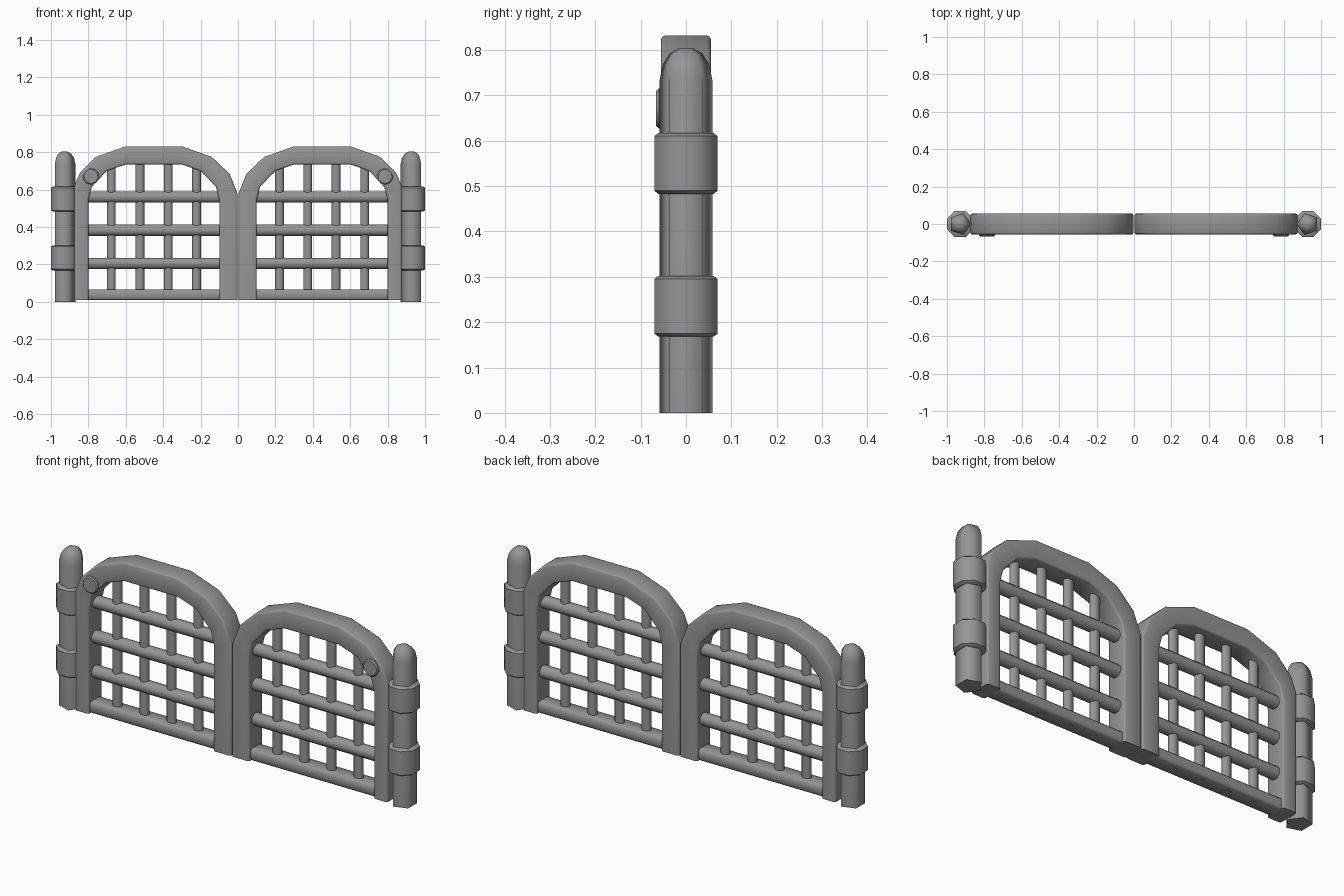
import bpy, bmesh
from math import cos, sin, pi, radians
from mathutils import Matrix

if "Cube" in bpy.data.objects:
    bpy.data.objects.remove(bpy.data.objects["Cube"])

iron = bpy.data.materials.new("dark_iron")
iron.diffuse_color = (.3, .3, .3, 1)
iron.use_nodes = True
iron.node_tree.nodes["Principled BSDF"].inputs["Base Color"].default_value = iron.diffuse_color


def finish(name, bm, angle):
    bmesh.ops.recalc_face_normals(bm, faces=bm.faces)
    me = bpy.data.meshes.new(name)
    bm.to_mesh(me)
    bm.free()
    me.materials.append(iron)
    ob = bpy.data.objects.new(name, me)
    bpy.context.collection.objects.link(ob)
    bpy.ops.object.select_all(action='DESELECT')
    ob.select_set(True)
    bpy.context.view_layer.objects.active = ob
    bpy.ops.object.shade_smooth_by_angle(angle=radians(angle))
    return ob


def turned(name, profile, sides, matrix, angle=75, phase=pi / 8):
    """Prism-like solid from (radius, height) pairs along local z."""
    bm = bmesh.new()
    rings = [[bm.verts.new((r * cos(phase + 2 * pi * i / sides),
                            r * sin(phase + 2 * pi * i / sides), h))
              for i in range(sides)] for r, h in profile]
    for a, b in zip(rings, rings[1:]):
        for i in range(sides):
            j = (i + 1) % sides
            bm.faces.new((a[i], a[j], b[j], b[i]))
    bm.faces.new(rings[0])
    bm.faces.new(rings[-1])
    bm.transform(matrix)
    return finish(name, bm, angle)


def arch_frame(name, s):
    """Arched frame: paired outer and inner outlines, extruded in y."""
    outer = [(.447, .01), (.447, .58), (.405, .685), (.31, .775), (.15, .832)]
    hinge = [(.425, .01), (.425, .62), (.395, .69), (.31, .775), (.15, .832)]
    inner = [(.35, .01), (.35, .545), (.332, .615), (.252, .70), (.15, .735)]
    bm = bmesh.new()
    # the hinge-side leg is slimmer than the meeting leg
    o, n = ([bm.verts.new((s * (.45 + x), -.055, z)) for x, z in pts]
            for pts in (hinge + [(-x, z) for x, z in reversed(outer)],
                        inner + [(-x, z) for x, z in reversed(inner)]))
    faces = [bm.faces.new((o[i], o[i + 1], n[i + 1], n[i]))
             for i in range(len(o) - 1)]
    ext = bmesh.ops.extrude_face_region(bm, geom=faces, use_keep_orig=True)
    verts = [g for g in ext['geom'] if isinstance(g, bmesh.types.BMVert)]
    bmesh.ops.translate(bm, verts=verts, vec=(0, .11, 0))
    bmesh.ops.recalc_face_normals(bm, faces=bm.faces)
    # round off the long edges, leave the feet square
    edges = [e for e in bm.edges if e.calc_face_angle(0) > 1
             and max(v.co.z for v in e.verts) > .02]
    bmesh.ops.bevel(bm, geom=edges, offset=.009, segments=2, affect='EDGES',
                    profile=.5)
    finish(name, bm, 50)


for side, s in (("left", -1), ("right", 1)):
    cx = s * .45
    arch_frame(side + "_arch_frame", s)

    # bottom rail, a deep flat beam
    bm = bmesh.new()
    bmesh.ops.create_cube(bm, size=1, matrix=Matrix.Translation((cx, 0, .038))
                          @ Matrix.Diagonal((.73, .084, .056, 1)))
    edges = [e for e in bm.edges
             if abs(e.verts[0].co.x - e.verts[1].co.x) > .5]
    bmesh.ops.bevel(bm, geom=edges, offset=.008, segments=1, affect='EDGES',
                    profile=.5)
    finish(side + "_bottom_rail", bm, 50)

    # horizontal rails
    for i, z in enumerate((.206, .383, .561)):
        m = Matrix.Translation((cx, 0, z)) @ Matrix.Rotation(pi / 2, 4, 'Y')
        turned(f"{side}_rail_{i}", [(.0325, -.365), (.0325, .365)], 8, m)

    # vertical bars, slightly flattened
    for i, x in enumerate((.222, .372, .524, .677)):
        turned(f"{side}_bar_{i}", [(.025, .009), (.025, .76)], 8,
               Matrix.Translation((s * x, 0, 0))
               @ Matrix.Diagonal((1, .75, 1, 1)))

    # five-sided hinge post with a domed top, one corner facing the gate
    turned(side + "_post",
           [(.061, 0), (.061, .735), (.053, .77), (.037, .793), (.016, .804)],
           5, Matrix.Translation((s * .93, 0, 0)),
           phase=pi if s > 0 else 0)

    # eight-sided hinge collars
    for i, z in enumerate((.168, .483)):
        turned(f"{side}_collar_{i}",
               [(.066, z), (.0757, z + .007), (.0757, z + .127),
                (.066, z + .134)],
               8, Matrix.Translation((s * .93, 0, 0)), 50)

    # round stud on the front of the arch
    m = Matrix.Translation((s * .786, 0, .671)) @ Matrix.Rotation(pi / 2, 4, 'X')
    turned(side + "_stud", [(.044, .04), (.044, .06), (.038, .066)], 10, m, 40)
